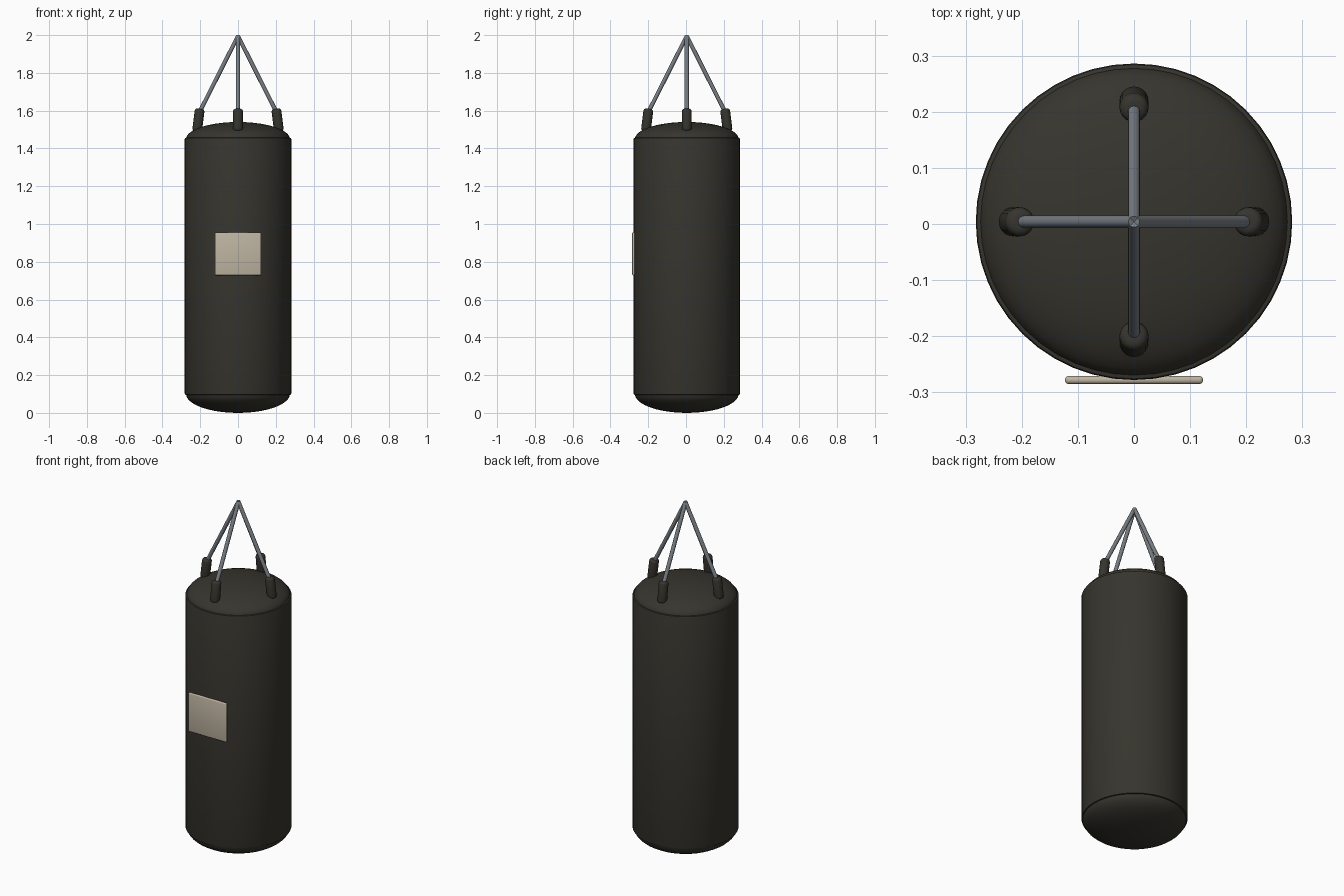
import bpy, bmesh, math
from mathutils import Vector, Matrix

cube = bpy.data.objects.get("Cube")
if cube:
    bpy.data.objects.remove(cube, do_unlink=True)

AXIS_Y = 0.004  # the bag sits slightly back because the patch sticks out in front


def material(name, rgb):
    mat = bpy.data.materials.new(name)
    mat.use_nodes = True
    mat.diffuse_color = (*rgb, 1)
    mat.node_tree.nodes["Principled BSDF"].inputs["Base Color"].default_value = (*rgb, 1)
    return mat


leather = material("dark leather", (0.037, 0.035, 0.027))
steel = material("grey steel", (0.19, 0.21, 0.23))
cream = material("cream patch", (0.52, 0.46, 0.36))


def finish(name, bm, mat, angle=35):
    bmesh.ops.recalc_face_normals(bm, faces=bm.faces)
    mesh = bpy.data.meshes.new(name)
    bm.to_mesh(mesh)
    bm.free()
    mesh.materials.append(mat)
    obj = bpy.data.objects.new(name, mesh)
    bpy.context.collection.objects.link(obj)
    bpy.ops.object.select_all(action="DESELECT")
    obj.select_set(True)
    bpy.context.view_layer.objects.active = obj
    bpy.ops.object.shade_smooth_by_angle(angle=math.radians(angle))
    return obj


def lathe(name, profile, mat, sides=48):
    """Spin (radius, z) points about the bag axis."""
    bm = bmesh.new()
    verts = [bm.verts.new((r, 0, z)) for r, z in profile]
    edges = [bm.edges.new(pair) for pair in zip(verts, verts[1:])]
    bmesh.ops.spin(bm, geom=verts + edges, cent=(0, 0, 0), axis=(0, 0, 1),
                   angle=math.tau, steps=sides, use_duplicate=False)
    bmesh.ops.remove_doubles(bm, verts=bm.verts, dist=0.0001)
    bmesh.ops.translate(bm, verts=bm.verts, vec=(0, AXIS_Y, 0))
    return finish(name, bm, mat)


def rod(name, start, end, radius, sides, mat, bevel=0.0):
    """Capped cylinder between two points, with optional rounded ends."""
    start, end = Vector(start), Vector(end)
    axis = end - start
    turn = axis.to_track_quat("Z", "Y").to_matrix().to_4x4()
    bm = bmesh.new()
    bmesh.ops.create_cone(bm, cap_ends=True, segments=sides, radius1=radius,
                          radius2=radius, depth=axis.length)
    if bevel:
        rims = [e for e in bm.edges if abs(e.verts[0].co.z - e.verts[1].co.z) < 0.001]
        bmesh.ops.bevel(bm, geom=rims, offset=bevel, segments=4, profile=0.5, affect="EDGES")
    bm.transform(Matrix.Translation((start + end) / 2) @ turn)
    return finish(name, bm, mat, 50)


# Cylindrical body with softened rims
R, LOW, HIGH, SOFT = 0.282, 0.095, 1.457, 0.008
lathe("bag_body", [(0, LOW), (R - SOFT, LOW), (R - 0.002, LOW + 0.002), (R, LOW + SOFT),
                   (R, HIGH - SOFT), (R - 0.002, HIGH - 0.002), (R - SOFT, HIGH), (0, HIGH)], leather)


# Shallow domes on both ends
def dome(name, base, height):
    angles = [i / 10 * math.pi / 2 for i in range(11)]
    lathe(name, [(0.275 * math.cos(a), base + height * math.sin(a)) for a in angles], leather)


dome("top_dome", 1.45, 0.09)
dome("bottom_dome", 0.1, -0.1)

# Four leather loops, each holding a steel rod that rises to the hanging point
for side, (dx, dy) in {"left": (1, 0), "right": (-1, 0), "front": (0, -1), "back": (0, 1)}.items():
    def at(r, z):
        return (dx * r, dy * r + AXIS_Y, z)
    rod(side + "_loop", at(0.217, 1.49), at(0.202, 1.61), 0.026, 20, leather, 0.014)
    rod(side + "_hanging_rod", at(0.202, 1.595), at(0, 1.995), 0.011, 12, steel)

# Square patch on the front with rounded edges
bm = bmesh.new()
bmesh.ops.create_cube(bm, size=1)
bmesh.ops.scale(bm, verts=bm.verts, vec=(0.246, 0.014, 0.228))
bmesh.ops.bevel(bm, geom=bm.edges[:], offset=0.006, segments=3, profile=0.5, affect="EDGES")
bmesh.ops.translate(bm, verts=bm.verts, vec=(0, -0.278, 0.842))
finish("front_patch", bm, cream)
